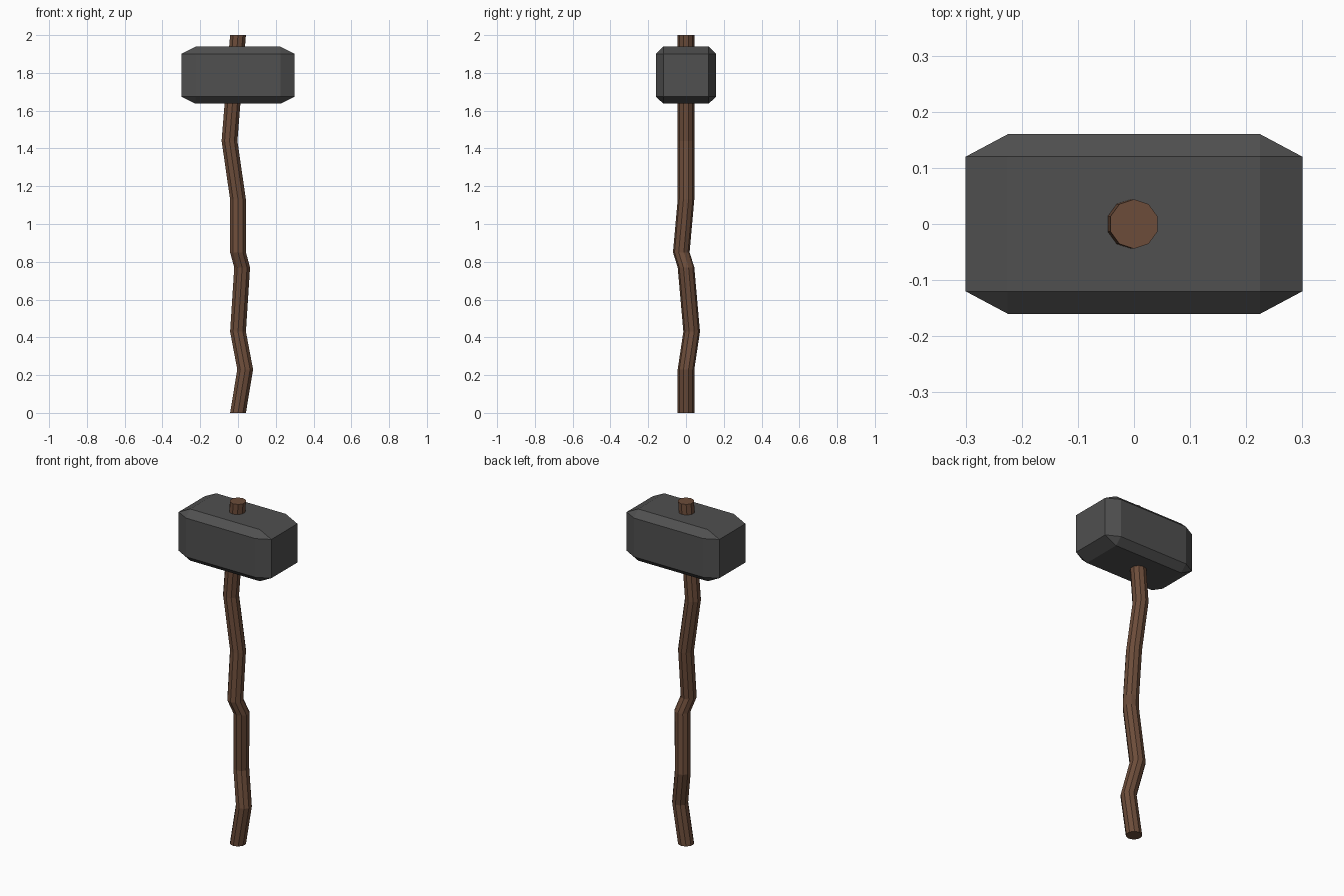
import bpy, bmesh
from math import sin, cos, pi
from mathutils import Matrix

cube = bpy.data.objects.get("Cube")
if cube:
    bpy.data.objects.remove(cube, do_unlink=True)


def make_material(name, rgb):
    mat = bpy.data.materials.new(name)
    mat.use_nodes = True
    mat.diffuse_color = (*rgb, 1)
    mat.node_tree.nodes["Principled BSDF"].inputs["Base Color"].default_value = (*rgb, 1)
    return mat


def finish(bm, name, mat):
    bmesh.ops.recalc_face_normals(bm, faces=bm.faces)
    mesh = bpy.data.meshes.new(name)
    bm.to_mesh(mesh)
    bm.free()
    mesh.materials.append(mat)
    obj = bpy.data.objects.new(name, mesh)
    bpy.context.collection.objects.link(obj)
    return obj


stone = make_material("dark grey stone", (0.08, 0.08, 0.08))
wood = make_material("brown wood", (0.15, 0.073, 0.042))

# Hammer head: chamfered cube stretched into a block
bm = bmesh.new()
bmesh.ops.create_cube(bm, size=1)
bmesh.ops.bevel(bm, geom=bm.edges[:], offset=0.125, segments=1,
                profile=0.5, affect='EDGES')
bmesh.ops.transform(bm, verts=bm.verts,
                    matrix=Matrix.Translation((0, 0, 1.788)) @ Matrix.Diagonal((0.6, 0.32, 0.302, 1)))
finish(bm, "hammer_head", stone)

# Crooked handle: level ten-sided rings joined along a bent path (x, y, z)
SIDES, RADIUS = 10, 0.044
path = [(0, 0, 0), (0.038, 0, 0.23), (0, 0.03, 0.43), (0.022, 0, 0.77),
        (0, -0.025, 0.85), (0, 0, 1.13), (-0.045, 0, 1.44), (0, 0, 2)]
bm = bmesh.new()
rings = []
for x, y, z in path:
    rings.append([bm.verts.new((x + RADIUS * sin(2 * pi * i / SIDES),
                                y + RADIUS * cos(2 * pi * i / SIDES), z))
                  for i in range(SIDES)])
for low, high in zip(rings, rings[1:]):
    for i in range(SIDES):
        j = (i + 1) % SIDES
        bm.faces.new((low[i], low[j], high[j], high[i]))
bm.faces.new(rings[0])
bm.faces.new(rings[-1])
finish(bm, "handle", wood)
